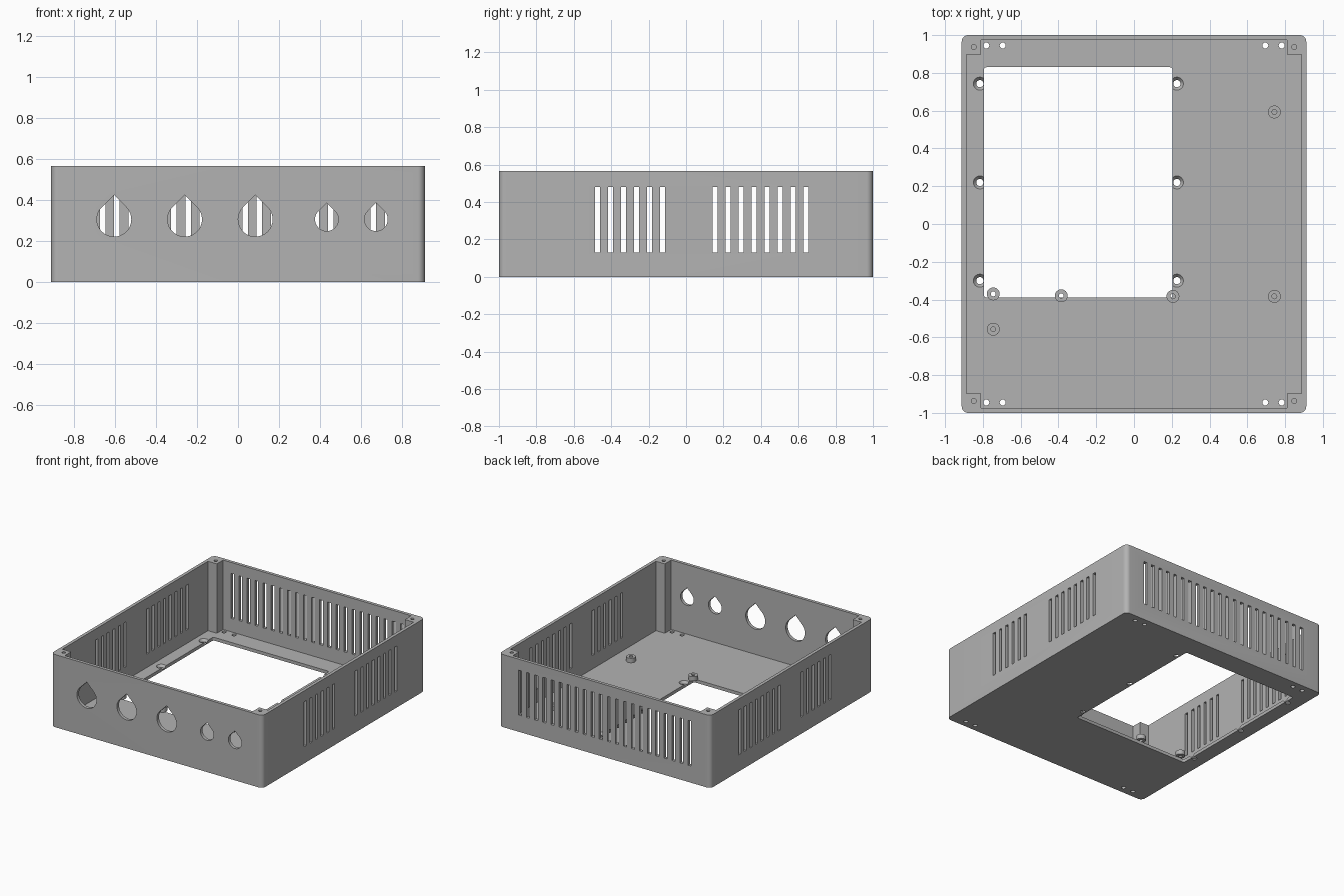
import bpy, bmesh
from math import cos, sin, pi, radians
from mathutils import Vector

cube = bpy.data.objects.get("Cube")
if cube:
    bpy.data.objects.remove(cube, do_unlink=True)

W, D, H = 0.912, 1.0, 0.566      # half width, half depth, height
T = 0.025                        # wall and floor thickness

grey = bpy.data.materials.new("plain grey")
grey.use_nodes = True
colour = (0.45, 0.45, 0.45, 1)
grey.diffuse_color = colour
grey.node_tree.nodes["Principled BSDF"].inputs["Base Color"].default_value = colour


# ---- outlines ----
def arc(cx, cy, r, a0, a1, n):
    return [(cx + r * cos(radians(a0 + (a1 - a0) * i / n)),
             cy + r * sin(radians(a0 + (a1 - a0) * i / n))) for i in range(n + 1)]


def circle(cx, cy, r, n=32):
    return arc(cx, cy, r, 0, 360, n)[:-1]


def rect(x0, x1, y0, y1):
    return [(x0, y0), (x1, y0), (x1, y1), (x0, y1)]


def rounded(x0, x1, y0, y1, r, n=8):
    corners = [(x1 - r, y1 - r), (x0 + r, y1 - r), (x0 + r, y0 + r), (x1 - r, y0 + r)]
    return [p for i, (cx, cy) in enumerate(corners)
            for p in arc(cx, cy, r, 90 * i, 90 * i + 90, n)]


def teardrop(cx, cz, r):
    return arc(cx, cz, r, 135, 405, 36) + [(cx, cz + r * 2 ** 0.5)]


# ---- solids ----
PLACE = {"x": lambda u, v, w: (w, u, v),
         "y": lambda u, v, w: (u, w, v),
         "z": lambda u, v, w: (u, v, w)}


def prism(bm, low, lo, hi, axis="z", high=None):
    """Solid between two matching outlines along an axis."""
    a, b = [[bm.verts.new(PLACE[axis](u, v, w)) for u, v in pts]
            for pts, w in ((low, lo), (high or low, hi))]
    n = len(a)
    faces = [bm.faces.new(a), bm.faces.new(b)]
    faces += [bm.faces.new((a[i], a[(i + 1) % n], b[(i + 1) % n], b[i])) for i in range(n)]
    bmesh.ops.recalc_face_normals(bm, faces=faces)


def finish(name, bm):
    mesh = bpy.data.meshes.new(name)
    bm.to_mesh(mesh)
    bm.free()
    mesh.materials.append(grey)
    obj = bpy.data.objects.new(name, mesh)
    bpy.context.collection.objects.link(obj)
    return obj


def cut(obj, bm):
    cutter = finish("cutter", bm)
    cutter.hide_render = True
    mod = obj.modifiers.new("cut", "BOOLEAN")
    mod.operation, mod.solver, mod.object = "DIFFERENCE", "EXACT", cutter
    bpy.context.view_layer.objects.active = obj
    bpy.ops.object.modifier_apply(modifier=mod.name)
    bpy.data.objects.remove(cutter, do_unlink=True)


def smooth(obj):
    bpy.ops.object.select_all(action="DESELECT")
    obj.select_set(True)
    bpy.context.view_layer.objects.active = obj
    bpy.ops.object.shade_smooth_by_angle(angle=radians(30))


# Outer block with rounded vertical edges
bm = bmesh.new()
prism(bm, rounded(-W, W, -D, D, 0.035), 0, H)
case = finish("enclosure_case", bm)

# Cavity, leaving a square post in each corner
x1, y1 = W - T, D - T
x0, y0 = 0.811, 0.897
quarter = [(x1, y0), (x0, y0), (x0, y1)]
outline = (quarter + [(-x, y) for x, y in reversed(quarter)]
           + [(-x, -y) for x, y in quarter] + [(x, -y) for x, y in reversed(quarter)])
bm = bmesh.new()
prism(bm, outline, T, H + 0.1)
cut(case, bm)

# Openings in walls, floor and posts
bm = bmesh.new()
PITCH, SLOT, Z0, Z1 = 0.0696, 0.0135, 0.13, 0.48
side_slots = [-0.473 + PITCH * i for i in range(6)] + [0.154 + PITCH * i for i in range(8)]
for y in side_slots:
    for s in (-1, 1):
        prism(bm, rect(y - SLOT, y + SLOT, Z0, Z1), s * (W - 0.06), s * (W + 0.05), "x")
for i in range(22):
    x = (i - 10.5) * PITCH
    prism(bm, rect(x - SLOT, x + SLOT, Z0, Z1), D - 0.06, D + 0.05, "y")
for x, r in ((-0.605, 0.084), (-0.26, 0.084), (0.085, 0.084), (0.433, 0.057), (0.674, 0.057)):
    prism(bm, teardrop(x, 0.305, r), -D - 0.05, -D + 0.06, "y")
prism(bm, rounded(-0.795, 0.205, -0.39, 0.83, 0.015, 4), -0.1, 0.1)
for sx in (-1, 1):
    for sy in (-1, 1):
        prism(bm, circle(sx * 0.848, sy * 0.937, 0.013, 20), H - 0.15, H + 0.05)
        for x in (0.695, 0.782):
            prism(bm, circle(sx * x, sy * 0.945, 0.016, 20), -0.05, 0.06)
cut(case, bm)

# Countersunk screw holes along the floor opening
screws = [(x, y) for x in (-0.816, 0.227) for y in (-0.3, 0.22, 0.743)]
bm = bmesh.new()
for x, y in screws:
    prism(bm, circle(x, y, 0.019), -0.05, 0.1)
cut(case, bm)
bm = bmesh.new()
for x, y in screws:
    prism(bm, circle(x, y, 0.015), 0.002, T + 0.003, high=circle(x, y, 0.037))
cut(case, bm)
smooth(case)

# Hollow standoffs on the floor
spots = [(-0.745, -0.37), (-0.385, -0.38), (0.206, -0.383),
         (0.743, -0.383), (0.743, 0.593), (-0.745, -0.557)]
for i, (x, y) in enumerate(spots):
    bm = bmesh.new()
    prism(bm, circle(x, y, 0.034), T, T + 0.035)
    standoff = finish("standoff_%d" % (i + 1), bm)
    bm = bmesh.new()
    prism(bm, circle(x, y, 0.013, 20), 0, 0.2)
    cut(standoff, bm)
    smooth(standoff)
